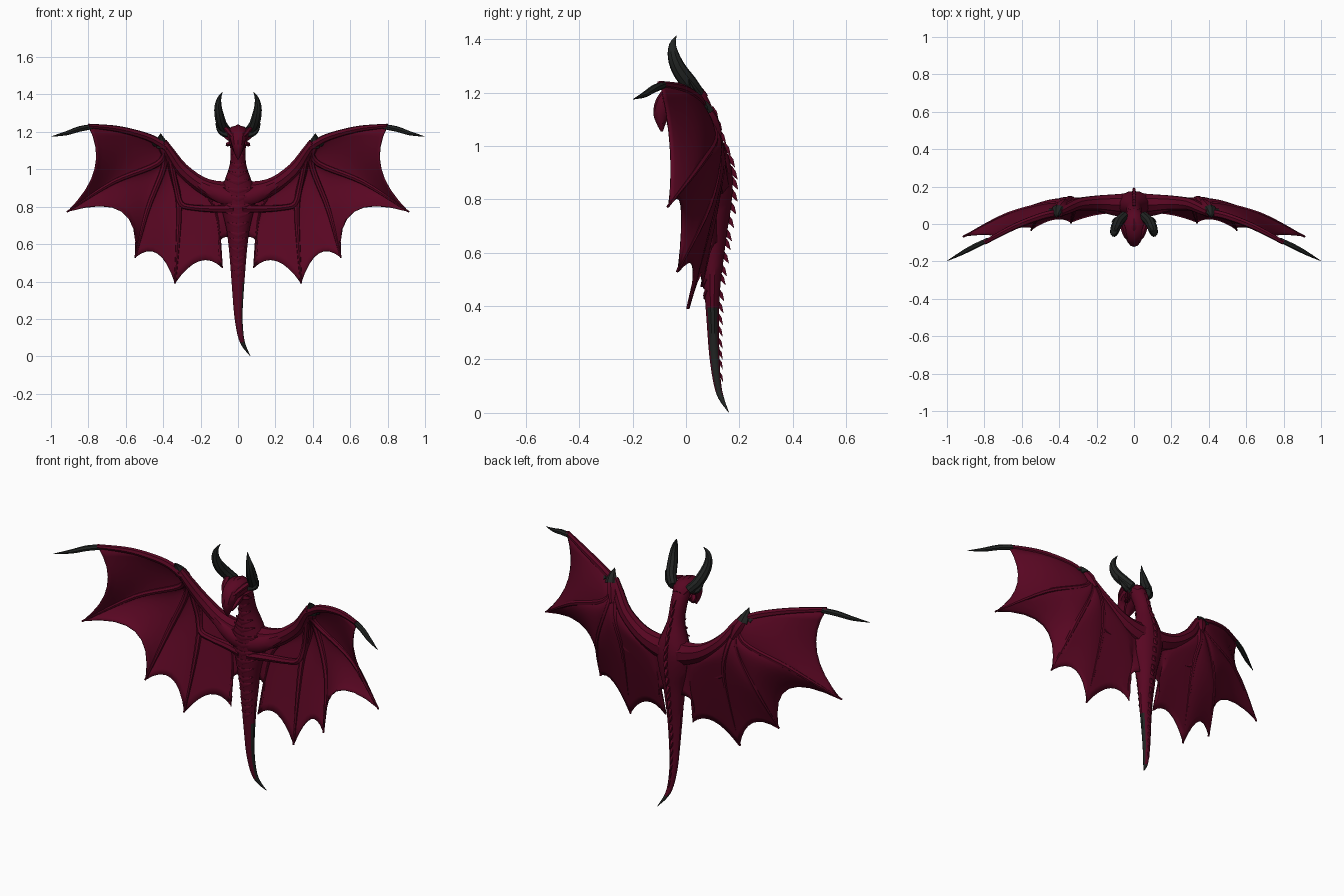
import bpy, bmesh, math
from mathutils import Vector


def material(name, rgb):
    m = bpy.data.materials.new(name)
    m.diffuse_color = (*rgb, 1)
    return m


MATS = [material("crimson hide", (0.098, 0.002, 0.016)),
        material("black horn", (0.015, 0.017, 0.016))]


def smooth(pts, n):
    """Resample stations with a Catmull-Rom curve, n steps per span."""
    p = [Vector(q) for q in pts]
    p = [p[0]] + p + [p[-1]]
    out = []
    for i in range(1, len(p) - 2):
        a, b, c, d = p[i - 1:i + 3]
        for k in range(n):
            t = k / n
            out.append(0.5 * (2 * b + (c - a) * t + (2 * a - 5 * b + 4 * c - d) * t * t
                              + (3 * b - a - 3 * c + d) * t ** 3))
    return out + [p[-2]]


def tube(bm, stations, sides=8, ref=(1, 0, 0), mat=0, steps=3):
    """Loft ellipses through stations (x, y, z, radius along ref, other radius)."""
    st = smooth(stations, steps)
    pos = [Vector(s[:3]) for s in st]
    rings = []
    for i, s in enumerate(st):
        t = (pos[min(i + 1, len(st) - 1)] - pos[max(i - 1, 0)]).normalized()
        u = Vector(ref)
        u = (u - t * u.dot(t)).normalized()
        v = t.cross(u)
        rings.append([bm.verts.new(pos[i] + u * max(s[3], .0008) * math.cos(a) + v * max(s[4], .0008) * math.sin(a))
                      for a in [2 * math.pi * (k + .5) / sides for k in range(sides)]])
    faces = [bm.faces.new(rings[0]), bm.faces.new(rings[-1])]
    for r, q in zip(rings, rings[1:]):
        for k in range(sides):
            j = (k + 1) % sides
            faces.append(bm.faces.new((r[k], r[j], q[j], q[k])))
    for f in faces:
        f.material_index = mat


def finish(bm, name, mirror=False, thick=0, angle=35):
    bmesh.ops.recalc_face_normals(bm, faces=bm.faces)
    me = bpy.data.meshes.new(name)
    bm.to_mesh(me)
    bm.free()
    for m in MATS:
        me.materials.append(m)
    ob = bpy.data.objects.new(name, me)
    bpy.context.collection.objects.link(ob)
    bpy.ops.object.select_all(action='DESELECT')
    ob.select_set(True)
    bpy.context.view_layer.objects.active = ob
    bpy.ops.object.shade_smooth_by_angle(angle=math.radians(angle))
    if thick:
        s = ob.modifiers.new("thickness", 'SOLIDIFY')
        s.thickness, s.offset = thick, 0
    if mirror:
        ob.modifiers.new("mirror", 'MIRROR')
    return ob


# Neck, torso and tail, with a dark tail tip and flank
body = [(0, -.02, 1.195, .035, .03), (0, .025, 1.185, .045, .045), (0, .06, 1.12, .043, .046),
        (0, .085, 1.03, .044, .048), (0, .1, .94, .074, .066), (0, .105, .87, .10, .072),
        (0, .104, .78, .088, .068), (0, .1, .68, .064, .056), (0, .1, .58, .051, .043), (0, .098, .48, .042, .032),
        (0, .1, .35, .032, .024), (.002, .106, .22, .023, .02), (.013, .116, .12, .017, .015),
        (.03, .13, .06, .011, .011), (.065, .16, .002, .001, .001)]
bm = bmesh.new()
tube(bm, body, 12)
bmesh.ops.recalc_face_normals(bm, faces=bm.faces)
bm.normal_update()
for f in bm.faces:
    z = f.calc_center_median().z
    f.material_index = int(z < .07 or (z < .4 and f.normal.x > .6))
finish(bm, "body_and_tail")

# Spines down the back and scutes across the belly
line = smooth(body, 6)


def at(z):
    return min(line, key=lambda s: abs(s[2] - z))


bm = bmesh.new()
for i in range(23):
    s = at(1.12 - i * .045)
    k = .5 + .5 * math.sin(math.pi * min(1, (i + 6) / 28))
    y = s[1] + s[4]
    tube(bm, [(s[0], y - .014, s[2] + .022, .014 * k, .02 * k),
              (s[0], y + .004 * k, s[2] + .004, .01 * k, .014 * k),
              (s[0], y + .018 * k, s[2] - .02, .001, .001)], 4, steps=1)
finish(bm, "back_spines")
bm = bmesh.new()
for i in range(15):
    s = at(1.06 - i * .045)
    arc = [(s[3] * math.sin(a), s[1] - s[4] * math.cos(a), s[2] + .022 * abs(a), .014 * (1.1 - abs(a)), .005)
           for a in (-.9, -.45, 0, .45, .9)]
    tube(bm, arc, 6, (0, 0, 1), steps=1)
finish(bm, "belly_scutes")

# Head bent down to a beak, lower jaw behind it
bm = bmesh.new()
tube(bm, [(0, .065, 1.165, .035, .03), (0, .03, 1.185, .052, .045), (0, -.02, 1.187, .06, .048),
          (0, -.065, 1.168, .047, .045), (0, -.09, 1.125, .033, .034), (0, -.093, 1.085, .02, .018),
          (0, -.09, 1.054, .004, .004)], 10)
tube(bm, [(0, .01, 1.15, .045, .03), (0, -.035, 1.115, .034, .02), (0, -.065, 1.075, .012, .01)], 8)
tube(bm, [(0, .03, 1.215, .016, .016), (0, -.02, 1.228, .014, .013), (0, -.08, 1.19, .008, .008)], 6)
finish(bm, "head")

# Brows and cheek frills
bm = bmesh.new()
tube(bm, [(.02, -.095, 1.165, .006, .006), (.045, -.06, 1.195, .013, .012), (.062, -.01, 1.215, .014, .012),
          (.075, .035, 1.23, .002, .002)], 6)
for z0, x1, z1 in [(1.16, .074, 1.17), (1.14, .062, 1.125)]:
    tube(bm, [(.035, -.01, z0, .015, .02), (.055, .01, (z0 + z1) / 2, .01, .013), (x1, .035, z1, .001, .001)], 5, (0, 0, 1))
finish(bm, "brows_and_cheeks", True)

# Curved main horns with small side horns
bm = bmesh.new()
tube(bm, [(.05, .045, 1.195, .024, .026), (.083, .012, 1.235, .027, .031), (.1, -.025, 1.285, .026, .029),
          (.107, -.046, 1.335, .02, .023), (.1, -.05, 1.38, .011, .013), (.083, -.036, 1.413, .001, .001)],
     9, mat=1)
tube(bm, [(.05, .02, 1.185, .02, .02), (.085, .025, 1.195, .017, .016), (.106, .02, 1.215, .009, .009),
          (.12, .01, 1.248, .001, .001)], 6, (0, 1, 0), 1)
finish(bm, "horns", True)

# Wing fingers (paths start at the wrist) and the middle of each scalloped edge
W = (.385, .065, 1.12)
fingers = [[W, (.48, .05, 1.172), (.64, -.01, 1.215), (.80, -.095, 1.232)],
           [W, (.43, .11, 1.03), (.67, .055, .93), (.914, -.065, .772)],
           [W, (.40, .125, 1.0), (.485, .09, .78), (.55, -.03, .528)],
           [W, (.35, .135, .98), (.315, .11, .79), (.337, .01, .39)],
           [W, (.23, .125, .92), (.12, .12, .78), (.083, .06, .472)],
           [W, (.22, .12, .93), (.06, .12, .87), (.045, .115, .64)]]
edges = [(.765, -.06, 1.0), (.62, -.02, .775), (.43, .025, .55), (.205, .05, .51), (.105, .09, .60)]
bulges = (.05, .05, .03, .02, 0)
paths = [smooth(f, 5) for f in fingers]
bm = bmesh.new()
S = 8
for a, b, m, bulge in zip(paths, paths[1:], edges, bulges):
    pull = Vector(m) - (a[-1] + b[-1]) / 2
    grid = []
    for i in range(len(a)):
        t = i / (len(a) - 1)
        row = []
        for k in range(S + 1):
            s = k / S
            p = a[i].lerp(b[i], s) + pull * (4 * s * (1 - s) * t ** 3)
            p.y += bulge * s * (1 - s) * math.sin(math.pi * t)
            row.append(bm.verts.new(p))
        grid.append(row)
    for r, q in zip(grid, grid[1:]):
        for k in range(S):
            bm.faces.new((r[k], r[k + 1], q[k + 1], q[k]))
bmesh.ops.remove_doubles(bm, verts=bm.verts, dist=.0004)
finish(bm, "wing_membranes", True, .006)

# Finger bones
bm = bmesh.new()
for f, r in zip(fingers[:5], (.02, .016, .016, .018, .008)):
    tube(bm, [(p[0], p[1] - .004, p[2], r * k, r * k)
              for p, k in zip(f, (1.1, 1, .85, .3 if r < .02 else .6))], 7, (0, 1, 0), steps=5)
finish(bm, "wing_fingers", True)

# Arm, shoulder muscle, elbow strut and wrist knob
bm = bmesh.new()
tube(bm, [(.01, .11, .87, .06, .075), (.1, .11, .88, .052, .058), (.2, .112, .92, .042, .043),
          (.3, .105, 1.0, .034, .036), (.36, .08, 1.085, .03, .028), (.40, .06, 1.145, .022, .022)], 9, (0, 1, 0))
tube(bm, [(.02, .05, .79, .02, .022), (.12, .085, .788, .022, .02), (.24, .1, .795, .02, .016),
          (.305, .105, .815, .018, .016), (.33, .115, .9, .015, .015), (.36, .09, 1.05, .015, .015)], 7, (0, 1, 0))
tube(bm, [(.0, .055, .84, .022, .04), (.09, .068, .86, .026, .042), (.19, .085, .91, .018, .026),
          (.27, .095, .97, .006, .008)], 9, (0, 1, 0))
tube(bm, [(.37, .125, 1.04, .012, .012), (.39, .09, 1.10, .032, .03), (.415, .065, 1.15, .016, .018)], 7, (0, 1, 0))
finish(bm, "wing_arms", True)

# Wrist claws and long wing-tip claws
bm = bmesh.new()
tube(bm, [(.405, .075, 1.125, .036, .032), (.412, .06, 1.157, .024, .02), (.414, .035, 1.192, .001, .001)],
     7, (1, 0, 0), 1)
tube(bm, [(.44, .07, 1.135, .018, .018), (.455, .055, 1.152, .012, .01), (.47, .035, 1.165, .001, .001)],
     6, (0, 1, 0), 1)
tube(bm, [(.78, -.085, 1.228, .013, .014), (.85, -.118, 1.215, .014, .015), (.92, -.155, 1.192, .011, .011),
          (1.0, -.198, 1.175, .001, .001)], 7, (0, 1, 0), 1)
finish(bm, "wing_claws", True)
